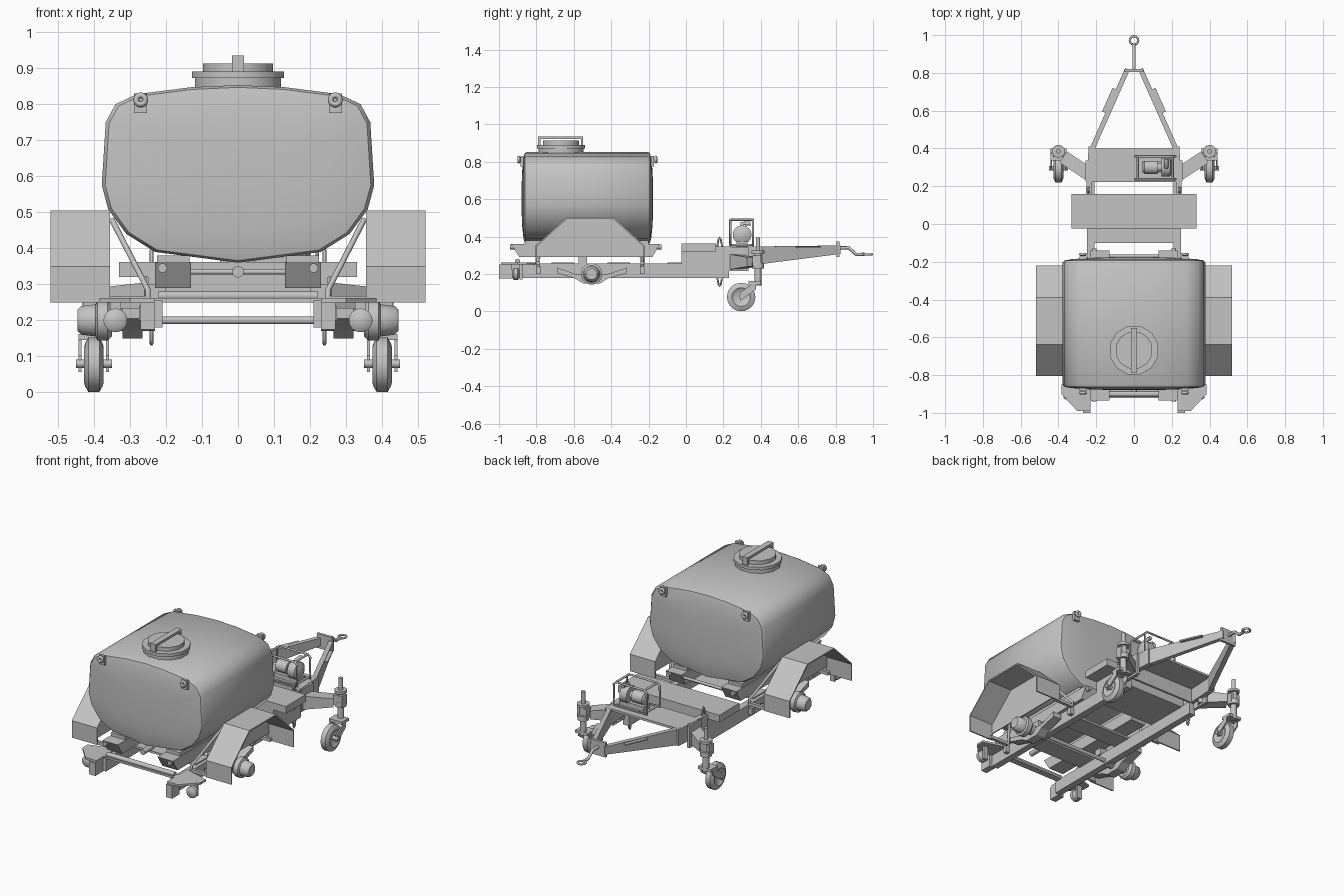
import bpy, bmesh, math
from mathutils import Vector

cube = bpy.data.objects.get("Cube")
if cube:
    bpy.data.objects.remove(cube, do_unlink=True)

grey = bpy.data.materials.new("plain grey")
grey.use_nodes = True
grey.diffuse_color = (0.55, 0.55, 0.55, 1)
grey.node_tree.nodes["Principled BSDF"].inputs["Base Color"].default_value = (0.55, 0.55, 0.55, 1)


def finish(name, bm, smooth=False):
    bmesh.ops.recalc_face_normals(bm, faces=bm.faces)
    me = bpy.data.meshes.new(name)
    bm.to_mesh(me)
    bm.free()
    me.materials.append(grey)
    ob = bpy.data.objects.new(name, me)
    bpy.context.collection.objects.link(ob)
    if smooth:
        bpy.ops.object.select_all(action='DESELECT')
        ob.select_set(True)
        bpy.context.view_layer.objects.active = ob
        bpy.ops.object.shade_smooth_by_angle(angle=math.radians(40))


def loft(name, rings, smooth=False):
    """Skin a row of equal rings of points and cap both ends."""
    bm = bmesh.new()
    vs = [[bm.verts.new(p) for p in r] for r in rings]
    n = len(vs[0])
    for a, b in zip(vs, vs[1:]):
        for i in range(n):
            j = (i + 1) % n
            bm.faces.new((a[i], a[j], b[j], b[i]))
    bm.faces.new(vs[0])
    bm.faces.new(vs[-1])
    finish(name, bm, smooth)


def prism(name, pts, axis, a, b):
    """Extrude a flat outline along x, y or z from a to b."""
    def place(p, t):
        c = list(p)
        c.insert("xyz".index(axis), t)
        return c
    loft(name, [[place(p, t) for p in pts] for t in (a, b)])


def box(name, x, y, z):
    prism(name, [(x[0], y[0]), (x[1], y[0]), (x[1], y[1]), (x[0], y[1])], 'z', *z)


def mbox(name, x, y, z):
    for s, side in ((1, "left"), (-1, "right")):
        box(f"{name}_{side}", (s * x[0], s * x[1]), y, z)


def turned(name, p, d, prof, n=20):
    """Lathe (distance, radius) pairs about direction d from point p."""
    p, d = Vector(p), Vector(d).normalized()
    u = d.orthogonal().normalized()
    v = d.cross(u)
    turn = [2 * math.pi * i / n for i in range(n)]
    loft(name, [[p + d * t + (u * math.cos(a) + v * math.sin(a)) * r for a in turn]
                for t, r in prof], True)


def rod(name, a, b, r, n=12):
    d = Vector(b) - Vector(a)
    turned(name, a, d, [(0, r), (d.length, r)], n)


def beam(name, a, b, w, h0, h1=None):
    """Upright rectangular bar between two points."""
    a, b = Vector(a), Vector(b)
    side = (b - a).cross(Vector((0, 0, 1))).normalized() * w / 2
    rings = []
    for p, h in ((a, h0), (b, h1 or h0)):
        up = Vector((0, 0, h / 2))
        rings.append([p - side - up, p + side - up, p + side + up, p - side + up])
    loft(name, rings)


def pipe(name, pts, r, closed=False):
    cu = bpy.data.curves.new(name, 'CURVE')
    cu.dimensions = '3D'
    cu.bevel_depth, cu.bevel_resolution, cu.use_fill_caps = r, 2, True
    sp = cu.splines.new('POLY')
    sp.points.add(len(pts) - 1)
    for q, p in zip(sp.points, pts):
        q.co = (*p, 1)
    sp.use_cyclic_u = closed
    cu.materials.append(grey)
    ob = bpy.data.objects.new(name, cu)
    bpy.context.collection.objects.link(ob)


def circle(c, r, axes, n=16):
    u, v = Vector(axes[0]), Vector(axes[1])
    return [Vector(c) + u * r * math.cos(2 * math.pi * i / n)
            + v * r * math.sin(2 * math.pi * i / n) for i in range(n)]


X, Y, Z = (1, 0, 0), (0, 1, 0), (0, 0, 1)

# Tank body with domed ends
half = [(0.23, .39), (0.31, .44), (0.36, .508), (0.378, .575), (0.367, .75),
        (0.34, .80), (0.28, .828), (0.13, .847)]
outline = [(0, .36)] + half + [(0, .853)] + [(-x, z) for x, z in reversed(half)]
ends = [(-.879, .3), (-.876, .6), (-.869, .87), (-.862, .975), (-.85, 1)]
sections = ends + [(-1.055 - y, s) for y, s in reversed(ends)]
loft("tank", [[(x * s, y, .6 + (z - .6) * s) for x, z in outline] for y, s in sections], True)

# Filler lid and handle
turned("filler_lid", (0, -.668, .83), Z, [(0, .124), (.042, .124), (.042, .132), (.06, .132),
       (.06, .10), (.083, .10)], 12)
box("lid_handle", (-.017, .017), (-.79, -.55), (.922, .935))
for y in (-.79, -.562):
    box("handle_foot", (-.017, .017), (y, y + .012), (.885, .925))

# Lifting eyes on the four upper corners
for s in (-1, 1):
    for y, d in ((-.868, -1), (-.187, 1)):
        box("eye_plate", (s * .27 - .018, s * .27 + .018), (y, y + d * .016), (.775, .83))
        pipe("lifting_eye", circle((s * .27, y + d * .026, .812), .013, (X, Z), 12), .008, True)

# Tank cradle pads, saddles and drain
for s in (-1, 1):
    prism("cradle_pad", [(-.935, .36), (-.14, .36), (-.18, .29), (-.89, .29)], 'x', s * .13, s * .23)
    beam("saddle", (s * .18, -.86, .365), (s * .18, -.20, .365), .09, .03)
    rod("pad_tube", (s * .21, -.94, .345), (s * .21, -.13, .345), .013)
    box("pad_stand", (s * .20, s * .25), (-.575, -.53), (.25, .3))
rod("drain_valve", (0, -.89, .335), (0, -.80, .335), .016)
rod("pad_link", (-.14, -.17, .335), (.14, -.17, .335), .008)

# Chassis rails and cross members
mbox("chassis_rail", (.21, .25), (-.93, .23), (.18, .255))
mbox("rail_end", (.23, .27), (-1, -.93), (.175, .25))
for s in (-1, 1):
    rod("rail_end_cap", (s * .253, -1, .225), (s * .253, -.99, .225), .014)
for y, w in ((-.90, .04), (-.66, .12), (-.36, .12), (-.06, .08)):
    box("cross_member", (-.23, .23), (y - w / 2, y + w / 2), (.25, .262))
rod("rear_bar", (-.22, -.9, .268), (.22, -.9, .268), .014)

# Rear wing plates with round lamps
for s in (-1, 1):
    prism("wing_plate", [(s * .23, -.80), (s * .385, -.85), (s * .385, -.90),
                         (s * .30, -.99), (s * .23, -.99)], 'z', .25, .262)
    turned("rear_lamp", (s * .34, -.89, .2), (0, -1, 0), [(0, .02), (.01, .033), (.03, .033), (.04, .02)])
    box("lamp_bracket", (s * .325, s * .355), (-.89, -.875), (.17, .25))

# Storage box across the frame
box("storage_box", (-.33, .33), (-.025, .16), (.32, .362))
box("storage_box_base", (-.25, .25), (-.025, .16), (.25, .32))

# Axle, leaf springs and hubs
rod("axle", (-.36, -.505, .2), (.36, -.505, .2), .011)
for s in (-1, 1):
    prism("leaf_spring", [(-.69, .235), (-.69, .205), (-.59, .175), (-.55, .15), (-.46, .15),
                          (-.42, .175), (-.315, .205), (-.315, .235), (-.42, .2), (-.59, .2)],
          'x', s * .265, s * .32)
    turned("axle_stub", (s * .23, -.505, .2), (s, 0, 0), [(0, .03), (.13, .03)])
    turned("hub", (s * .35, -.505, .2), (s, 0, 0), [(0, .045), (.012, .057), (.04, .057),
           (.045, .045), (.085, .04), (.095, .03)])

# Fenders of bent sheet with inner side plates and struts to the rails
arch = [(-.805, .25), (-.805, .35), (-.637, .505), (-.388, .505), (-.22, .35), (-.22, .25)]
inner = [(-.797, .25), (-.797, .347), (-.634, .497), (-.391, .497), (-.228, .347), (-.228, .25)]
panel = [(-.797, .29)] + inner[1:5] + [(-.228, .29)]
for s in (-1, 1):
    prism("fender", arch + inner[::-1], 'x', s * .355, s * .52)
    prism("fender_side", panel, 'x', s * .355, s * .361)
    for y in (-.79, -.235):
        shift = math.copysign(.15, -.5 - y)
        pipe("fender_strut", [(s * .25, y, .22), (s * .25, y, .285), (s * .35, y + shift, .48)], .008)
        box("strut_bar", (s * .25, s * .38), (y - .009, y + .009), (.25, .268))
        box("strut_clamp", (s * .245, s * .275), (y - .012, y + .012), (.20, .24))

# Front deck and tapering drawbar
prism("front_deck", [(-.25, .23), (.25, .23), (.23, .40), (-.23, .40)], 'z', .335, .348)
box("deck_riser", (-.25, .25), (.222, .235), (.25, .345))
for s in (-1, 1):
    beam("deck_side", (s * .24, .16, .30), (s * .225, .41, .30), .03, .095)
    beam("drawbar", (s * .225, .39, .30), (s * .035, .82, .33), .026, .095, .045)
    beam("drawbar_step", (s * .155, .59, .343), (s * .10, .715, .343), .03, .008)
    pipe("tie_loop", circle((s * .24, .18, .265), 1, ((0, .016, 0), (0, 0, .13))), .005, True)
box("coupling_plate", (-.05, .05), (.805, .82), (.29, .375))
pipe("tow_rod", [(0, .81, .34), (0, .87, .34), (0, .91, .305), (0, .955, .305)], .009)
pipe("tow_ring", circle((0, .972, .305), .022, (X, Y)), .006, True)

# Swivel jockey wheels on angled arms
mbox("arm_bracket", (.24, .258), (.225, .335), (.215, .345))
for s in (-1, 1):
    x = s * .4
    beam("wheel_arm", (s * .24, .265, .265), (s * .375, .355, .265), .07, .08, .05)
    turned("wheel_post", (x, .385, .14), Z, [(0, .018), (.09, .018), (.09, .032), (.12, .032), (.12, .02),
           (.17, .02), (.17, .034), (.185, .034), (.185, .012), (.255, .012)])
    box("post_clamp", (x - .03, x + .03), (.355, .40), (.24, .30))
    box("fork_crown", (x - .042, x + .042), (.335, .40), (.145, .162))
    for k in (-1, 1):
        beam("fork_leg", (x + k * .038, .375, .14), (x + k * .038, .29, .08), .008, .045)
    rod("wheel_pin", (x - .05, .295, .08), (x + .05, .295, .08), .012)
    turned("jockey_wheel", (x - .027, .295, .077), X, [(.012, .035), (0, .05), (.003, .06), (.012, .076),
           (.042, .076), (.051, .06), (.054, .05), (.042, .035)], 24)

# Pump unit inside a tube cage
for y in (.237, .358):
    pipe("cage_loop", [(.005, y, .352), (.22, y, .352), (.22, y, .475), (.205, y, .49),
                       (.02, y, .49), (.005, y, .475)], .006, True)
for x in (.02, .205):
    rod("cage_tie", (x, .237, .49), (x, .358, .49), .006)
    rod("cage_foot", (x, .237, .355), (x, .358, .355), .006)
turned("pump_motor", (.045, .30, .41), X, [(0, .02), (.01, .035), (.08, .035), (.08, .022),
       (.10, .022), (.10, .05), (.145, .05), (.16, .02)])
box("pump_base", (.045, .205), (.27, .33), (.345, .375))
pipe("pump_outlet", [(.17, .30, .43), (.17, .30, .47), (.17, .345, .47)], .012)
